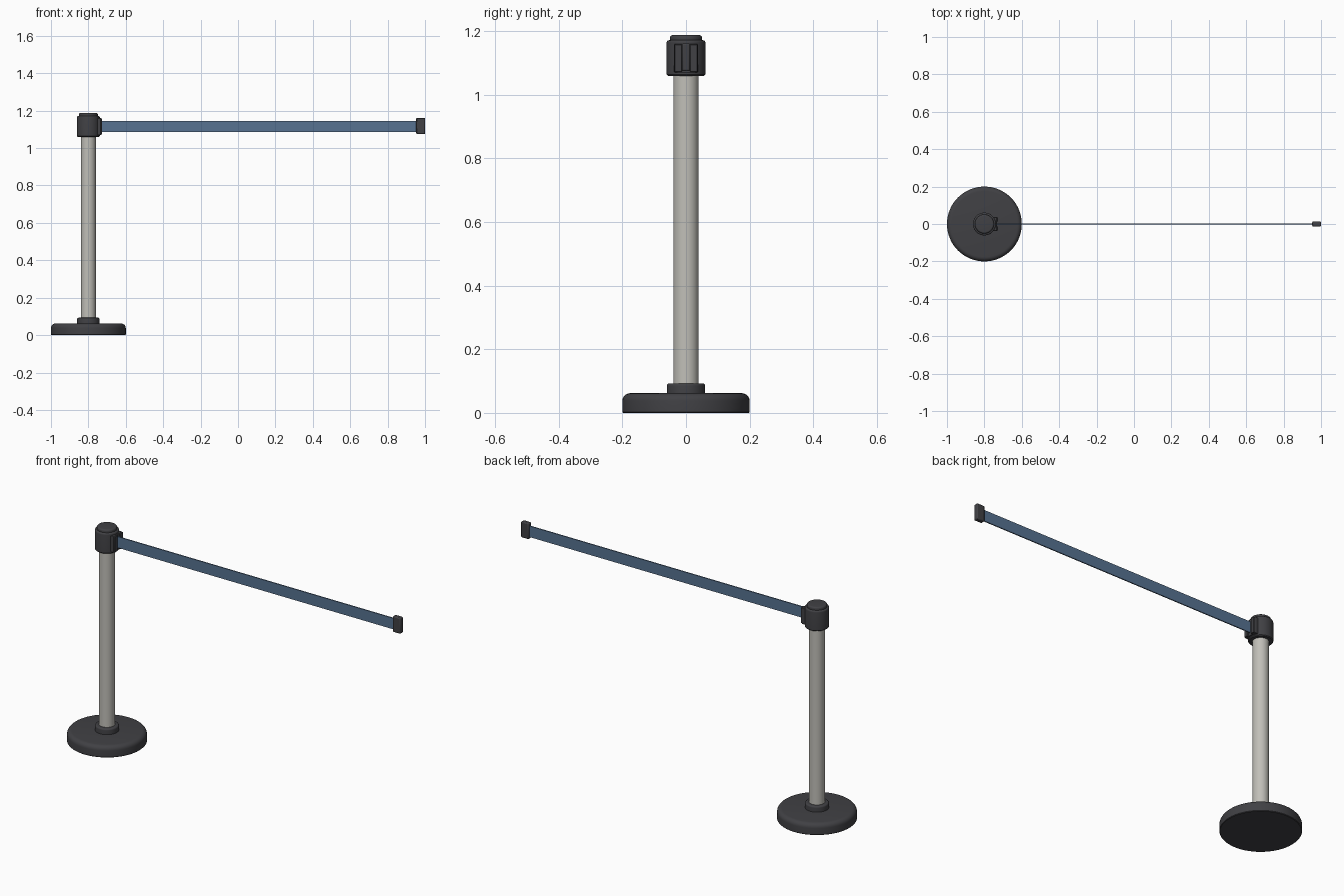
import bpy, math

if "Cube" in bpy.data.objects:
    bpy.data.objects.remove(bpy.data.objects["Cube"])

PX = -0.8  # post axis


def material(name, rgb):
    m = bpy.data.materials.new(name)
    m.diffuse_color = (*rgb, 1)
    m.use_nodes = True
    m.node_tree.nodes["Principled BSDF"].inputs["Base Color"].default_value = m.diffuse_color
    return m


charcoal = material("charcoal plastic", (0.052, 0.052, 0.058))
steel = material("brushed steel", (0.53, 0.52, 0.48))
blue = material("blue webbing", (0.095, 0.17, 0.285))


def lathe(name, profile, mat, sides=64):
    """Spin a (radius, height) profile around the post axis, with capped ends."""
    verts = [(r * math.cos(2 * math.pi * i / sides), r * math.sin(2 * math.pi * i / sides), z)
             for r, z in profile for i in range(sides)]
    faces = [(k * sides + i, k * sides + (i + 1) % sides,
              (k + 1) * sides + (i + 1) % sides, (k + 1) * sides + i)
             for k in range(len(profile) - 1) for i in range(sides)]
    faces.append(tuple(reversed(range(sides))))
    faces.append(tuple(range((len(profile) - 1) * sides, len(profile) * sides)))
    mesh = bpy.data.meshes.new(name)
    mesh.from_pydata(verts, [], faces)
    mesh.materials.append(mat)
    ob = bpy.data.objects.new(name, mesh)
    ob.location.x = PX
    bpy.context.collection.objects.link(ob)
    smooth(ob)
    return ob


def smooth(ob):
    bpy.ops.object.select_all(action='DESELECT')
    ob.select_set(True)
    bpy.context.view_layer.objects.active = ob
    bpy.ops.object.shade_smooth_by_angle(angle=math.radians(35))


def rounded(r, z0, z1, b, b0=0.0):
    """Cylinder profile with a rounded top edge b and a small bottom edge b0."""
    pts = [(r - b0, z0), (r, z0 + b0)] if b0 else [(r, z0)]
    for i in range(6):
        a = i / 5 * math.pi / 2
        pts.append((r - b + b * math.cos(a), z1 - b + b * math.sin(a)))
    return pts


def box(name, x, y, z, mat, bevel=0.0):
    """Box from (min, max) ranges."""
    bpy.ops.mesh.primitive_cube_add(size=1, location=[sum(r) / 2 for r in (x, y, z)])
    ob = bpy.context.object
    ob.name = name
    ob.scale = [r[1] - r[0] for r in (x, y, z)]
    bpy.ops.object.transform_apply(location=False, rotation=False, scale=True)
    ob.data.materials.append(mat)
    if bevel:
        mod = ob.modifiers.new("edge", 'BEVEL')
        mod.width, mod.segments = bevel, 2
        smooth(ob)
    return ob


# Weighted base, collar and post
lathe("base", rounded(0.2, 0, 0.062, 0.024, 0.003), charcoal)
lathe("collar", rounded(0.06, 0.055, 0.093, 0.008), charcoal)
lathe("post", [(0.04, 0.06), (0.04, 1.07)], steel)

# Belt head with a stepped cap
lathe("head", rounded(0.061, 1.06, 1.172, 0.008, 0.004), charcoal)
lathe("cap", rounded(0.051, 1.165, 1.188, 0.009), charcoal)

# Belt outlet on the head: plate with a raised lip either side of the belt
box("outlet_plate", (-0.76, -0.733), (-0.037, 0.037), (1.07, 1.16), charcoal, 0.002)
for side in (-1, 1):
    y = sorted((side * 0.013, side * 0.036))
    box("outlet_lip", (-0.738, -0.726), y, (1.072, 1.158), charcoal, 0.002)

# Belt and its end clip
box("belt", (-0.736, 0.96), (-0.003, 0.003), (1.085, 1.146), blue)
box("belt_clip", (0.953, 1.0), (-0.013, 0.013), (1.075, 1.162), charcoal, 0.005)
